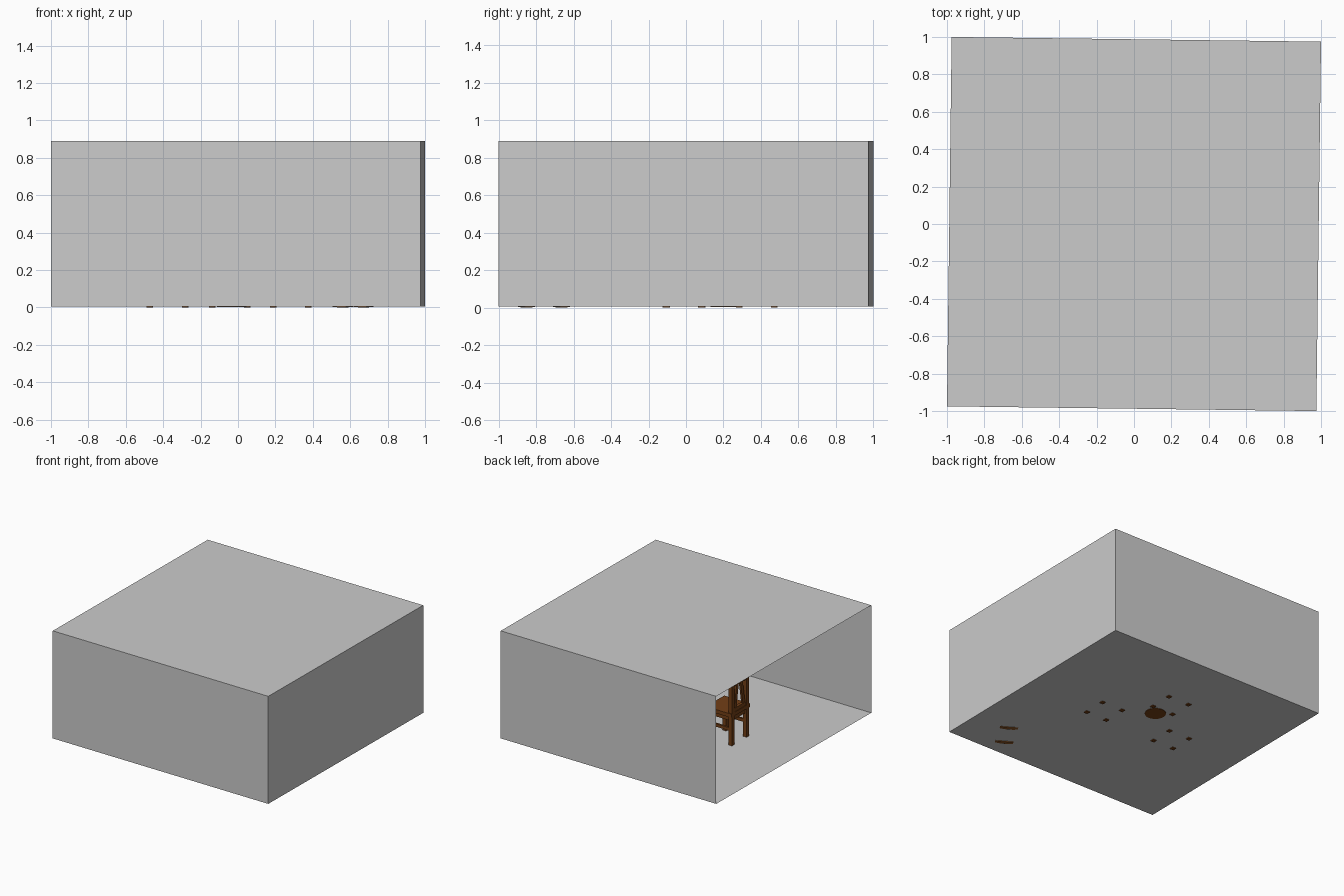
import bpy, bmesh, math
from mathutils import Matrix, Vector

if "Cube" in bpy.data.objects:
    bpy.data.objects.remove(bpy.data.objects["Cube"])

H = 0.9875                                   # half width of the room
FLOOR, CEIL = 0.006, 0.889
ROOM = Matrix.Rotation(-0.0127, 4, 'Z')      # whole room is turned slightly


def material(name, rgb):
    m = bpy.data.materials.new(name)
    m.diffuse_color = (*rgb, 1)
    m.use_nodes = True
    m.node_tree.nodes["Principled BSDF"].inputs["Base Color"].default_value = m.diffuse_color
    return m


GREY = material("plain_grey", (0.6, 0.6, 0.6))
BROWN = material("dark_wood", (0.17, 0.05, 0.008))
ORANGE = material("warm_wood", (0.25, 0.09, 0.02))


def finish(bm, name, mat, matrix=Matrix()):
    me = bpy.data.meshes.new(name)
    bm.to_mesh(me)
    bm.free()
    me.materials.append(mat)
    ob = bpy.data.objects.new(name, me)
    bpy.context.collection.objects.link(ob)
    ob.matrix_world = ROOM @ matrix
    return ob


def plane(name, pts):
    bm = bmesh.new()
    bm.faces.new([bm.verts.new(p) for p in pts])
    finish(bm, name, GREY)


def box(bm, lo, hi, shear=0.0):
    # box between two corners; shear slides its top sideways in y
    lo, hi = Vector(lo), Vector(hi)
    size = hi - lo
    vs = bmesh.ops.create_cube(bm, size=1)['verts']
    for v in vs:
        top = v.co.z > 0
        v.co = (lo + hi) / 2 + Vector([v.co[i] * size[i] for i in range(3)])
        v.co.y += shear if top else 0


# room shell, open on the left side
plane("floor", [(-H, -H, FLOOR), (H, -H, FLOOR), (H, H, FLOOR), (-H, H, FLOOR)])
plane("ceiling", [(-H, -H, CEIL), (H, -H, CEIL), (H, H, CEIL), (-H, H, CEIL)])
plane("front_wall", [(-H, -H, FLOOR), (H, -H, FLOOR), (H, -H, CEIL), (-H, -H, CEIL)])
plane("right_wall", [(H, -H, FLOOR), (H, H, FLOOR), (H, H, CEIL), (H, -H, CEIL)])
plane("back_wall", [(H, H, FLOOR), (-H, H, FLOOR), (-H, H, CEIL), (H, H, CEIL)])


def chair(name, x, y, angle, mat, rocking=False):
    # chair facing its local +x
    place = Matrix.Translation((x, y, 0)) @ Matrix.Rotation(angle, 4, 'Z')
    s, t = 0.094, 0.016
    base = 0.035 if rocking else 0
    bm = bmesh.new()
    for side in (-1, 1):
        c = side * s
        box(bm, (s - t, c - t, base), (s + t, c + t, 0.25))       # front legs
        box(bm, (-s - t, c - t, base), (-s + t, c + t, 0.54))     # back posts
        box(bm, (-s, c - t / 2, 0.12), (s, c + t / 2, 0.145))     # side stretchers
    finish(bm, name + "_legs", mat, place)

    bm = bmesh.new()
    box(bm, (-s - t, -s - 0.024, 0.24), (s + 0.03, s + 0.024, 0.27))
    box(bm, (-s, -s, 0.2), (s, s, 0.24))
    finish(bm, name + "_seat", mat, place)

    bm = bmesh.new()
    box(bm, (-s - 0.012, -s, 0.26), (-s + 0.012, s, 0.30))        # lower rail
    box(bm, (-s - 0.012, -s, 0.48), (-s + 0.012, s, 0.54))        # top rail
    for side in (-1, 1):                                          # slanted slats
        c = side * 0.055
        box(bm, (-s - 0.008, c - 0.014, 0.30), (-s + 0.008, c + 0.014, 0.48), -side * 0.03)
    finish(bm, name + "_back", mat, place)

    if rocking:                                                   # curved rockers
        bm = bmesh.new()
        n, r = 14, 0.42
        for side in (-1, 1):
            rows = []
            for i in range(n + 1):
                a = -0.5 + i / n
                row = []
                for rad, dy in ((r, -t), (r, t), (r - 0.035, t), (r - 0.035, -t)):
                    row.append(bm.verts.new((rad * math.sin(a), side * 0.108 + dy,
                                             r - rad * math.cos(a))))
                rows.append(row)
            for p, q in zip(rows, rows[1:]):
                for k in range(4):
                    j = (k + 1) % 4
                    bm.faces.new((p[k], p[j], q[j], q[k]))
            bm.faces.new(rows[0])
            bm.faces.new(rows[-1])
        bmesh.ops.recalc_face_normals(bm, faces=bm.faces)
        finish(bm, name + "_rockers", mat, place)


# three dining chairs and a rocking chair in the corner
chair("right_chair", 0.283, -0.005, math.pi, BROWN)
chair("back_chair", -0.049, 0.377, -math.pi / 2, BROWN)
chair("left_chair", -0.377, -0.018, 0, BROWN)
chair("rocking_chair", 0.625, -0.75, math.radians(150), ORANGE, True)

# round pedestal table, turned from a profile
profile = [(0.0, 0.003), (0.08, 0.003), (0.08, 0.02), (0.03, 0.05), (0.025, 0.3),
           (0.06, 0.36), (0.25, 0.36), (0.25, 0.385), (0.0, 0.385)]
bm = bmesh.new()
vs = [bm.verts.new((r, 0, z)) for r, z in profile]
es = [bm.edges.new(e) for e in zip(vs, vs[1:])]
bmesh.ops.spin(bm, geom=vs + es, cent=(0, 0, 0), axis=(0, 0, 1),
               angle=2 * math.pi, steps=28, use_duplicate=False)
bmesh.ops.remove_doubles(bm, verts=bm.verts, dist=0.0005)
bmesh.ops.recalc_face_normals(bm, faces=bm.faces)
finish(bm, "round_table", BROWN, Matrix.Translation((-0.036, 0.21, 0)))
